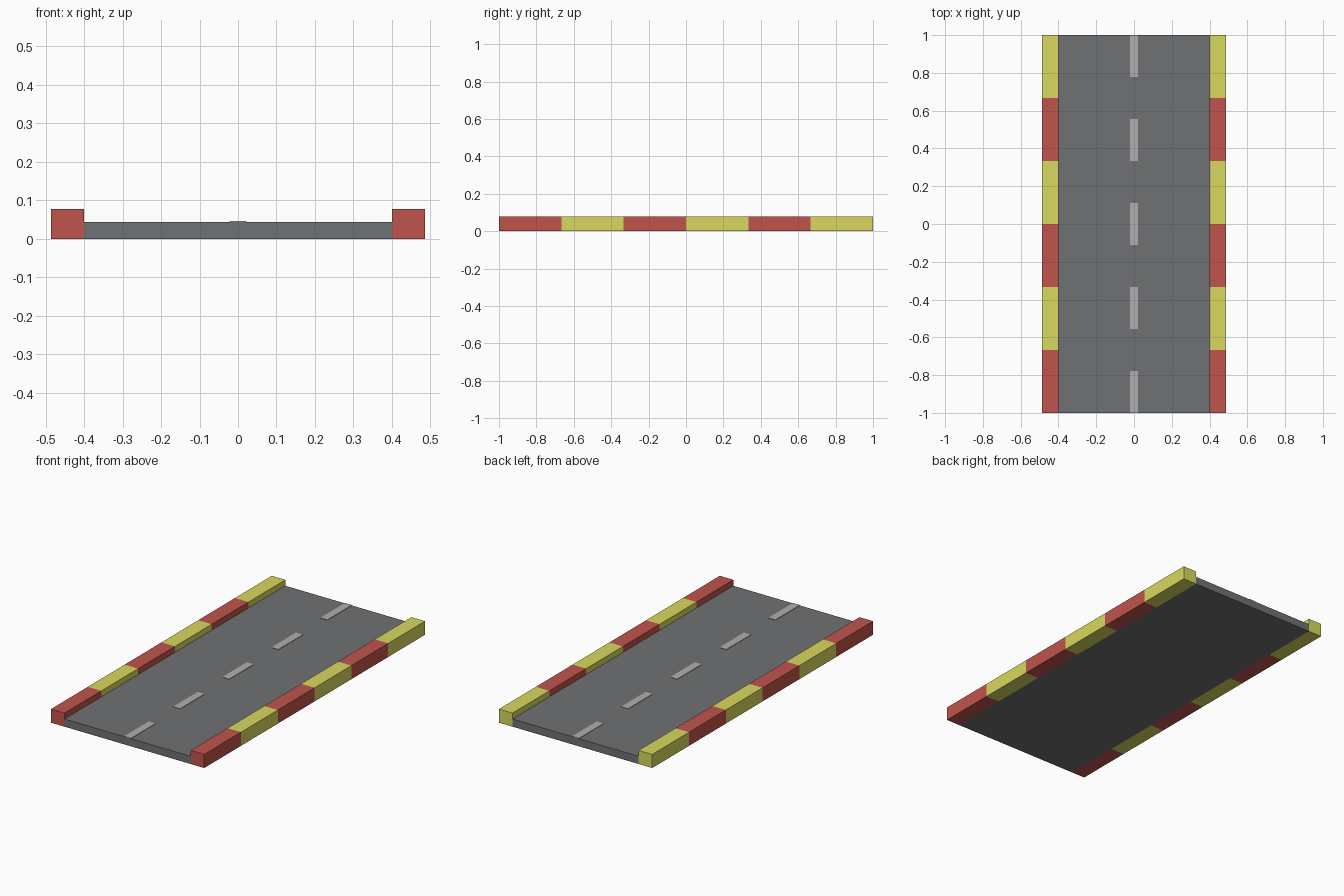
import bpy, bmesh
from mathutils import Matrix, Vector

if "Cube" in bpy.data.objects:
    bpy.data.objects.remove(bpy.data.objects["Cube"])


def material(name, rgb):
    m = bpy.data.materials.new(name)
    m.diffuse_color = (*rgb, 1)
    m.use_nodes = True
    m.node_tree.nodes["Principled BSDF"].inputs["Base Color"].default_value = m.diffuse_color
    return m


asphalt = material("asphalt", (0.163, 0.165, 0.17))
paint = material("paint", (0.43, 0.43, 0.43))
red = material("red", (0.53, 0.09, 0.073))
yellow = material("yellow", (0.69, 0.69, 0.115))


def box(name, lo, hi, mats, bands=1):
    """Box cut into equal bands along y, with the materials alternating."""
    lo, hi = Vector(lo), Vector(hi)
    bm = bmesh.new()
    bmesh.ops.create_cube(
        bm, size=1,
        matrix=Matrix.Translation((lo + hi) / 2) @ Matrix.Diagonal((*(hi - lo), 1)))
    step = (hi.y - lo.y) / bands
    for i in range(1, bands):
        bmesh.ops.bisect_plane(bm, geom=bm.verts[:] + bm.edges[:] + bm.faces[:],
                               plane_co=(0, lo.y + i * step, 0), plane_no=(0, 1, 0))
    for f in bm.faces:
        band = int((f.calc_center_median().y - lo.y) / step)
        f.material_index = min(band, bands - 1) % len(mats)
    mesh = bpy.data.meshes.new(name)
    bm.to_mesh(mesh)
    bm.free()
    for m in mats:
        mesh.materials.append(m)
    obj = bpy.data.objects.new(name, mesh)
    bpy.context.collection.objects.link(obj)
    return obj


# Road slab
box("road_slab", (-0.4, -1, 0), (0.4, 1, 0.044), [asphalt])

# Striped kerbs on both sides
box("kerb_left", (-0.486, -1, 0), (-0.4, 1, 0.078), [red, yellow], 6)
box("kerb_right", (0.4, -1, 0), (0.486, 1, 0.078), [red, yellow], 6)

# Dashed centre line: five dashes with gaps of equal length
dash = 2 / 9
for i in range(5):
    y = -1 + 2 * i * dash
    box(f"lane_dash_{i + 1}", (-0.022, y, 0.043), (0.022, y + dash, 0.0465), [paint])
